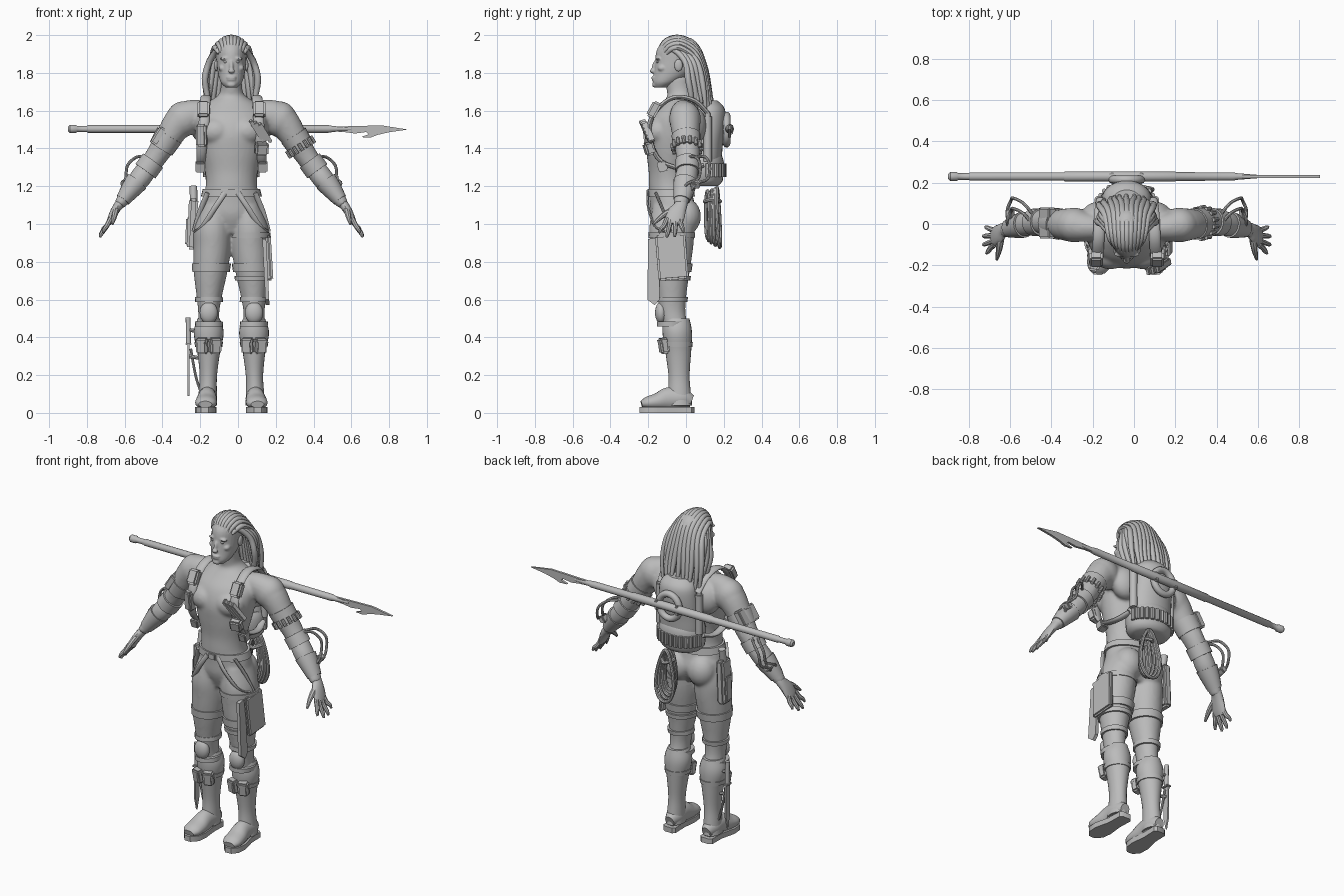
import bpy, bmesh, math, random
from mathutils import Vector, Matrix, Euler

random.seed(4)
C = -0.035                       # body centre line
grey = bpy.data.materials.new("grey")
grey.diffuse_color = (0.5, 0.5, 0.5, 1)
parts = {}

def mesh(name):
    return parts.setdefault(name, bmesh.new())

def side(s, pts):                # mirror a list of points about the body centre
    return [(C + s * p[0],) + tuple(p[1:]) for p in pts]

def sweep(name, pts, n=16, sub=4, ref=(1, 0, 0), flat=False, closed=False):
    """Elliptical tube through (x, y, z, a, b) stations; a runs along ref."""
    bm, ref, N = mesh(name), Vector(ref), len(pts)
    get = (lambda i: Vector(pts[i % N])) if closed else (lambda i: Vector(pts[max(0, min(N - 1, i))]))
    st = []
    for i in range(N if closed else N - 1):
        p0, p1, p2, p3 = get(i - 1), get(i), get(i + 1), get(i + 2)
        for k in range(sub):
            t = k / sub
            st.append(p1 if sub == 1 else 0.5 * (2 * p1 + (p2 - p0) * t + (2 * p0 - 5 * p1 + 4 * p2 - p3) * t * t
                                                 + (3 * p1 - p0 - 3 * p2 + p3) * t ** 3))
    if not closed:
        st.append(get(N - 1))
    rings, m = [], len(st)
    for i, p in enumerate(st):
        lo, hi = (st[i - 1], st[(i + 1) % m]) if closed else (st[max(0, i - 1)], st[min(m - 1, i + 1)])
        t = Vector((0, 0, 1)) if flat else (Vector(hi[:3]) - Vector(lo[:3])).normalized()
        a = (ref - t * ref.dot(t)).normalized()
        b = t.cross(a)
        rings.append([bm.verts.new(Vector(p[:3]) + a * p[3] * math.cos(q) + b * p[4] * math.sin(q))
                      for q in (2 * math.pi * j / n for j in range(n))])
    for i in range(m if closed else m - 1):
        r, q = rings[i], rings[(i + 1) % m]
        for j in range(n):
            bm.faces.new((r[j], r[(j + 1) % n], q[(j + 1) % n], q[j]))
    if not closed:
        bm.faces.new(rings[0][::-1])
        bm.faces.new(rings[-1])

def cord(name, pts, r, n=8, **kw):
    sweep(name, [tuple(p) + (r, r) for p in pts], n, **kw)

def ball(name, loc, rad, rot=(0, 0, 0)):
    m = Matrix.Translation(loc) @ Euler(rot).to_matrix().to_4x4() @ Matrix.Diagonal((*rad, 1))
    bmesh.ops.create_uvsphere(mesh(name), u_segments=20, v_segments=12, radius=1, matrix=m)

def box(name, loc, size, rot=(0, 0, 0), bevel=0.006):
    m = Matrix.Translation(loc) @ Euler(rot).to_matrix().to_4x4() @ Matrix.Diagonal((*size, 1))
    vs = bmesh.ops.create_cube(mesh(name), size=1, matrix=m)["verts"]
    es = list({e for v in vs for e in v.link_edges})
    bmesh.ops.bevel(mesh(name), geom=es, offset=bevel, segments=2, affect='EDGES')

def plate(name, outline, place, d0, d1):
    """Outline extruded from depth d0 to d1; place(u, v, d) gives a point."""
    bm = mesh(name)
    A, B = [[bm.verts.new(place(u, v, d)) for u, v in outline] for d in (d0, d1)]
    bm.faces.new(A)
    bm.faces.new(B[::-1])
    for i in range(len(A)):
        j = (i + 1) % len(A)
        bm.faces.new((A[i], B[i], B[j], A[j]))

# Body: torso, arms and legs, later fused
sweep("body", [(C, -.07, .95, .07, .08), (C, -.065, 1.04, .155, .122), (C, -.075, 1.12, .155, .118),
               (C, -.085, 1.2, .136, .112), (C, -.085, 1.28, .14, .113), (C, -.08, 1.38, .165, .13),
               (C, -.07, 1.48, .185, .145), (C, -.05, 1.57, .19, .135), (C, -.03, 1.635, .14, .1),
               (C, -.025, 1.675, .078, .075), (C, -.035, 1.71, .058, .068), (C, -.05, 1.78, .055, .065)], 32, flat=True)
for s in (-1, 1):
    for loc, rad in (((.08, -.145, 1.49), (.092, .075, .075)), ((.075, .0, 1.04), (.085, .08, .095)),
                     ((.255, -.005, 1.555), (.092, .085, .095)), ((.13, .04, 1.52), (.09, .07, .1))):
        ball("body", side(s, [loc])[0], rad)
    sweep("body", side(s, [(.1, -.02, 1.6, .05, .05), (.19, -.015, 1.58, .07, .08), (.265, -.005, 1.55, .082, .085),
                           (.335, .0, 1.455, .07, .07), (.39, .01, 1.37, .063, .06), (.44, .01, 1.30, .056, .056),
                           (.485, .0, 1.24, .06, .057), (.535, -.012, 1.18, .05, .046), (.595, -.03, 1.10, .036, .03)]),
          20, ref=(0, 1, 0))
    sweep("body", side(s, [(.08, -.065, 1.1, .075, .11), (.097, -.075, .98, .1, .12), (.1, -.075, .88, .1, .114),
                           (.11, -.078, .75, .09, .098), (.117, -.075, .62, .068, .077), (.12, -.07, .53, .056, .068),
                           (.12, -.05, .44, .06, .065)]), 24, flat=True)

# Head and face
sweep("head", [(C, -.132, 1.722, .03, .033), (C, -.11, 1.75, .056, .066), (C, -.072, 1.80, .071, .098),
               (C, -.048, 1.86, .078, .116), (C, -.04, 1.92, .079, .115), (C, -.035, 1.96, .066, .092),
               (C, -.03, 1.985, .035, .055)], 32, flat=True)
ball("head", (C, -.168, 1.833), (.011, .013, .035), (-.25, 0, 0))
ball("head", (C, -.178, 1.81), (.018, .014, .012))
ball("head", (C, -.172, 1.776), (.027, .012, .007))
ball("head", (C, -.17, 1.764), (.025, .012, .007))
ball("head", (C, -.16, 1.737), (.026, .02, .016))
for s in (-1, 1):
    ball("head", (C + s * .032, -.147, 1.877), (.03, .014, .008), (0, s * .12, 0))
    ball("head", (C + s * .048, -.125, 1.825), (.02, .025, .018))
    ball("eyes", (C + s * .03, -.148, 1.858), (.013, .010, .007))
    ball("ears", (C + s * .08, -.04, 1.84), (.01, .022, .032))

# Hair: cap, top locks, under locks and side locks
ball("hair", (C, -.02, 1.9), (.086, .1, .085))
for k in range(-5, 6):
    f = k / 5
    e, j = f * f, random.uniform(-.03, .03)
    sweep("hair", side(1, [(f * .066, -.143 + .04 * e, 1.922 - .02 * e, .009, .009),
                           (f * .078, -.105 + .03 * e, 1.972 - .045 * e, .015, .014),
                           (f * .088, -.03, 1.987 - .055 * e, .017, .015), (f * .1, .055 - .02 * e, 1.94 - .05 * e, .017, .015),
                           (f * .12, .1 - .03 * e, 1.83, .017, .016), (f * .13 + j / 3, .122 - .03 * e, 1.72, .015, .015),
                           (f * .12 + j / 2, .145 - .04 * e, 1.60 + j, .008, .008)]), 10)
    sweep("hair", side(1, [(f * .08, .03, 1.9, .015, .015), (f * .1, .075 - .03 * e, 1.82, .018, .017),
                           (f * .115, .09 - .04 * e, 1.72, .017, .016), (f * .12, .1 - .03 * e, 1.62 - j, .009, .009)]), 10)
for s in (-1, 1):
    for i in range(3):
        sweep("hair", side(s, [(.07, -.09 + .03 * i, 1.93 - .012 * i, .01, .01), (.088, -.04 + .02 * i, 1.905, .016, .016),
                               (.12, .0 + .02 * i, 1.85, .017, .017), (.14 - .01 * i, .01 + .025 * i, 1.77, .017, .017),
                               (.13 - .008 * i, .025 + .025 * i, 1.69, .015, .015),
                               (.112, .03 + .025 * i, 1.61 + .015 * i, .008, .008)]), 10)

for s in (-1, 1):
    # Hands: palm, four fingers and thumb
    sweep("hands", side(s, [(.575, -.022, 1.125, .034, .03), (.6, -.03, 1.095, .036, .025), (.622, -.05, 1.06, .048, .022),
                            (.642, -.062, 1.02, .048, .017), (.65, -.066, 1.0, .04, .012)]), 14, ref=(0, 1, 0))
    for y0, y1, u, z in ((-.1, -.142, .68, .953), (-.078, -.102, .695, .93), (-.054, -.06, .696, .932), (-.032, -.014, .685, .955)):
        sweep("hands", side(s, [(.64, y0, 1.03, .013, .013), (.66, y0 * .6 + y1 * .4, .99, .013, .013),
                                (u - .008, y0 * .2 + y1 * .8, z + .02, .011, .011), (u, y1, z, .006, .006)]), 8, ref=(0, 1, 0))
    sweep("hands", side(s, [(.608, -.05, 1.085, .018, .016), (.615, -.1, 1.06, .017, .015), (.622, -.14, 1.03, .013, .012),
                            (.63, -.172, 1.0, .007, .007)]), 8)
    # Gauntlets with bent wire guards
    sweep("gauntlet", side(s, [(.5, -.003, 1.225, .064, .062), (.53, -.01, 1.187, .058, .054),
                               (.575, -.022, 1.127, .044, .039)]), 18, sub=2, ref=(0, 1, 0))
    sweep("elbow_cuff", side(s, [(.415, .01, 1.335, .067, .066), (.455, .008, 1.28, .066, .066)]), 18, 1, (0, 1, 0))
    for d in (0, .05):
        cord("wire_guard", side(s, [(.45, .04 - d, 1.35), (.5, .1 - d, 1.355), (.55, .125 - d, 1.31), (.56, .115 - d, 1.24),
                                    (.58, .06 - d, 1.215), (.555, .02 - d, 1.17)]), .008, ref=(0, 1, 0))
    box("guard_clamp", (C + s * .565, .05, 1.21), (.035, .05, .04), (0, s * .6, 0))
    # Boots: shaft, foot, sole and cuff
    sweep("boot", side(s, [(.12, -.052, .5, .058, .07), (.12, -.048, .45, .076, .077), (.12, -.045, .4, .077, .077),
                           (.12, -.041, .32, .06, .068), (.122, -.037, .2, .046, .056), (.125, -.035, .11, .048, .06),
                           (.127, -.035, .04, .052, .068)]), 24, flat=True)
    sweep("boot", side(s, [(.126, .03, .06, .03, .035), (.126, -.02, .075, .05, .055), (.128, -.09, .075, .05, .062),
                           (.132, -.15, .06, .057, .046), (.136, -.205, .052, .055, .034), (.138, -.235, .045, .035, .018)]), 18)
    plate("sole", [(.085, .03), (.1, .045), (.15, .045), (.168, .03), (.17, -.06), (.192, -.15), (.188, -.21), (.16, -.245),
                   (.12, -.247), (.085, -.21), (.078, -.15), (.088, -.06)],
          lambda u, v, d: (C + s * u, v, d), 0, .032)
    # Knee pads, knee wraps and shin pouches
    ball("knee_pad", (C + s * .12, -.132, .53), (.048, .032, .058))
    for z, t in ((.6, .025), (.47, -.02)):
        sweep("knee_wrap", side(s, [(.118, -.073, z - .012, .074, .08), (.12, -.071, z + .014, .074, .082)]), 20, 1, flat=True)
    sweep("shin_strap", side(s, [(.12, -.043, .35, .072, .077), (.12, -.044, .375, .076, .08)]), 20, 1, flat=True)
    for d in (-.035, .035):
        box("shin_pouch", (C + s * .12 + d, -.118, .352), (.06, .045, .08), (.15, 0, d * 9), .01)
        box("shin_pouch_flap", (C + s * .12 + d, -.123, .382), (.064, .046, .03), (.15, 0, d * 9), .008)
    # Thigh bands
    sweep("thigh_band", side(s, [(.108, -.077, .745, .099, .106), (.105, -.076, .79, .103, .111)]), 24, 1, flat=True)
    # Harness straps and buckles
    sweep("harness_strap", side(s, [(.12, .12, 1.58, .028, .012), (.13, .05, 1.65, .028, .012), (.135, -.05, 1.672, .028, .012),
                                    (.14, -.13, 1.63, .028, .012), (.145, -.19, 1.54, .028, .013), (.155, -.185, 1.43, .028, .013),
                                    (.162, -.13, 1.33, .024, .012), (.165, .0, 1.29, .022, .012), (.14, .09, 1.31, .02, .012)]), 12)
    box("strap_pouch", (C + s * .148, -.17, 1.605), (.065, .05, .09), (-.5, 0, 0), .01)
    box("strap_buckle", (C + s * .165, -.125, 1.305), (.05, .05, .055), (.3, 0, 0))
    # Hip webbing
    sweep("hip_webbing", side(s, [(.035, -.2, 1.165, .014, .007), (.085, -.2, 1.09, .014, .007), (.15, -.165, .99, .014, .007),
                                  (.19, -.11, .96, .014, .007)]), 8)
    sweep("hip_webbing", side(s, [(.125, -.16, 1.165, .014, .007), (.165, -.12, 1.07, .014, .007),
                                  (.195, -.08, .96, .014, .007)]), 8)
    # Pack side canisters
    cord("pack_canister", side(s, [(.135, .115, 1.33), (.135, .115, 1.57)]), .022, 14, sub=1)
    cord("pack_canister", side(s, [(.135, .115, 1.55), (.135, .115, 1.585)]), .015, 12, sub=1)

# Belt
sweep("belt", [(C, -.078, 1.145, .162, .125), (C, -.08, 1.185, .152, .123)], 32, 1, flat=True)
box("belt_buckle", (C, -.203, 1.165), (.05, .014, .04))

# Chest magazines and lower pouches
for i in range(3):
    box("magazine", (.095 + .024 * i, -.212 + .006 * i, 1.5 - .008 * i), (.02, .035, .12), (.35, -.55, 0), .004)
box("chest_pouch", (.125, -.195, 1.4), (.07, .05, .07), (.3, 0, .2), .01)
box("chest_pouch", (C - .158, -.2, 1.47), (.055, .045, .12), (.1, 0, -.2), .01)

# Upper arm gear: cartridge band on one arm, boxes on the other
for s in (-1, 1):
    sweep("arm_band", side(s, [(.328, 0, 1.47, .077, .076), (.372, .006, 1.40, .072, .07)]), 20, 1, (0, 1, 0))
ax = Vector((.53, .08, -.84)).normalized()
e1 = Vector((0, 1, 0))
e2 = ax.cross(e1).normalized()
for i in range(14):
    q = 2 * math.pi * i / 14
    p = Vector((C + .362, .004, 1.415)) + (e1 * math.cos(q) + e2 * math.sin(q)) * .076
    cord("arm_cartridge", [p - ax * .012, p + ax * .03], .01, 8, sub=1, ref=(0, 1, 0))
for y in (-.035, .045):
    box("arm_pouch", (C - .385, y, 1.465), (.045, .07, .1), (0, .56, 0), .008)

# Backpack with lumbar roll, cartridge row and ring
sweep("backpack", [(C, .09, 1.26, .11, .07), (C, .1, 1.32, .13, .085), (C, .11, 1.42, .128, .085), (C, .12, 1.53, .122, .09),
                   (C, .12, 1.61, .11, .085), (C, .11, 1.655, .07, .055)], 28, flat=True)
sweep("lumbar_pack", [(C, .08, 1.2, .1, .085), (C, .085, 1.23, .135, .11), (C, .085, 1.33, .14, .115),
                      (C, .085, 1.37, .12, .1)], 28, sub=2, flat=True)
for i in range(13):
    q = math.radians(15 + 150 * i / 12)
    x, y = C + .142 * math.cos(q), .085 + .117 * math.sin(q)
    cord("pack_cartridge", [(x, y, 1.25), (x, y, 1.32)], .012, 8, sub=1)
cord("pack_ring", [(C + .07 * math.cos(t), .215, 1.5 + .075 * math.sin(t)) for t in (i * math.pi / 8 for i in range(16))],
     .02, 10, sub=2, ref=(0, 1, 0), closed=True)
for d in (-.07, .07):
    box("spear_clip", (C + d, .222, 1.5), (.025, .052, .06))

# Hanging rope coil
for i in range(5):
    w, h, y = .03 + .008 * i, .125 + .008 * i, .115 + .014 * i
    cord("rope_coil", [(.025 + w * math.sin(t) * (1 - .35 * math.cos(t)), y + .01 * math.sin(t + i), 1.05 + h * math.cos(t) - .004 * i)
                       for t in (k * math.pi / 6 for k in range(12))], .01, ref=(0, 1, 0), closed=True)
cord("rope_coil", [(.06, .14, 1.13), (.025, .18, 1.12), (-.01, .14, 1.13), (.025, .1, 1.12)], .011, ref=(0, 0, 1), closed=True)

# Spear: shaft with collars and a barbed blade
shaft = [(-.9, .013), (-.89, .022), (-.86, .022), (-.85, .016), (-.8, .016), (-.795, .02), (-.34, .02), (-.335, .024),
         (.2, .024), (.205, .021), (.48, .02), (.5, .016), (.6, .008)]
sweep("spear_shaft", [(x, .23, 1.503, r, r) for x, r in shaft], 16, 1, (0, 1, 0))
plate("spear_blade", [(.5, 1.515), (.6, 1.518), (.76, 1.522), (.9, 1.5), (.8, 1.486), (.74, 1.472), (.7, 1.457), (.65, 1.46),
                      (.69, 1.474), (.68, 1.487), (.62, 1.479), (.56, 1.487), (.5, 1.49)],
      lambda u, v, d: (u, d, v), .223, .237)

# Hip holster with pistol grip
box("holster", (-.24, -.03, 1.0), (.05, .09, .27), (0, .04, 0), .012)
box("holster_pocket", (-.262, -.03, .96), (.03, .06, .15), (0, .04, 0), .008)
cord("pistol_grip", [(-.235, -.03, 1.12), (-.236, -.015, 1.2)], .02, 12, sub=1)

# Other thigh: panel, blade sheath and slanted straps
box("thigh_panel", (.166, -.075, .825), (.028, .16, .24), (.08, -.06, 0), .01)
plate("blade_sheath", [(-.2, .92), (-.145, .93), (-.14, .6), (-.165, .57), (-.205, .6)],
      lambda u, v, d: (d + .05 * (.8 - v), u, v), .135, .155)
sweep("thigh_strap", [(C + .1, -.076, .925, .108, .122), (C + .1, -.076, .955, .108, .124)], 24, 1, flat=True)
sweep("thigh_strap", [(C + .112, -.077, .7, .093, .1), (C + .111, -.077, .725, .095, .103)], 24, 1, flat=True)

# Shin knife: handle, guard and blade
cord("knife_handle", [(-.262, -.03, .37), (-.264, -.03, .505)], .013, 10, sub=1)
box("knife_guard", (-.262, -.03, .365), (.03, .05, .012), bevel=.003)
plate("knife_blade", [(-.05, .36), (-.01, .36), (-.012, .16), (-.03, .09), (-.048, .16)], lambda u, v, d: (d, u, v), -.267, -.257)
for z in (.3, .44):
    cord("knife_strap", [(-.262, -.03, z), (-.2, -.04, z - .01)], .01, sub=1, ref=(0, 1, 0))
cord("knife_strap", [(-.25, -.03, .34), (-.225, -.03, .2), (-.2, -.03, .12)], .007, ref=(0, 1, 0))

# Turn every part into a smooth-shaded object; body and head are fused
for name, bm in parts.items():
    bmesh.ops.recalc_face_normals(bm, faces=bm.faces)
    me = bpy.data.meshes.new(name)
    bm.to_mesh(me)
    bm.free()
    me.materials.append(grey)
    ob = bpy.data.objects.new(name, me)
    bpy.context.collection.objects.link(ob)
    if name in ("body", "head"):
        rm = ob.modifiers.new("fuse", 'REMESH')
        rm.mode, rm.voxel_size, rm.use_smooth_shade = 'VOXEL', (.009 if name == "body" else .005), True
        sm = ob.modifiers.new("soften", 'SMOOTH')
        sm.factor, sm.iterations = .5, (8 if name == "body" else 3)
    else:
        bpy.ops.object.select_all(action='DESELECT')
        ob.select_set(True)
        bpy.context.view_layer.objects.active = ob
        bpy.ops.object.shade_smooth_by_angle(angle=math.radians(40))
